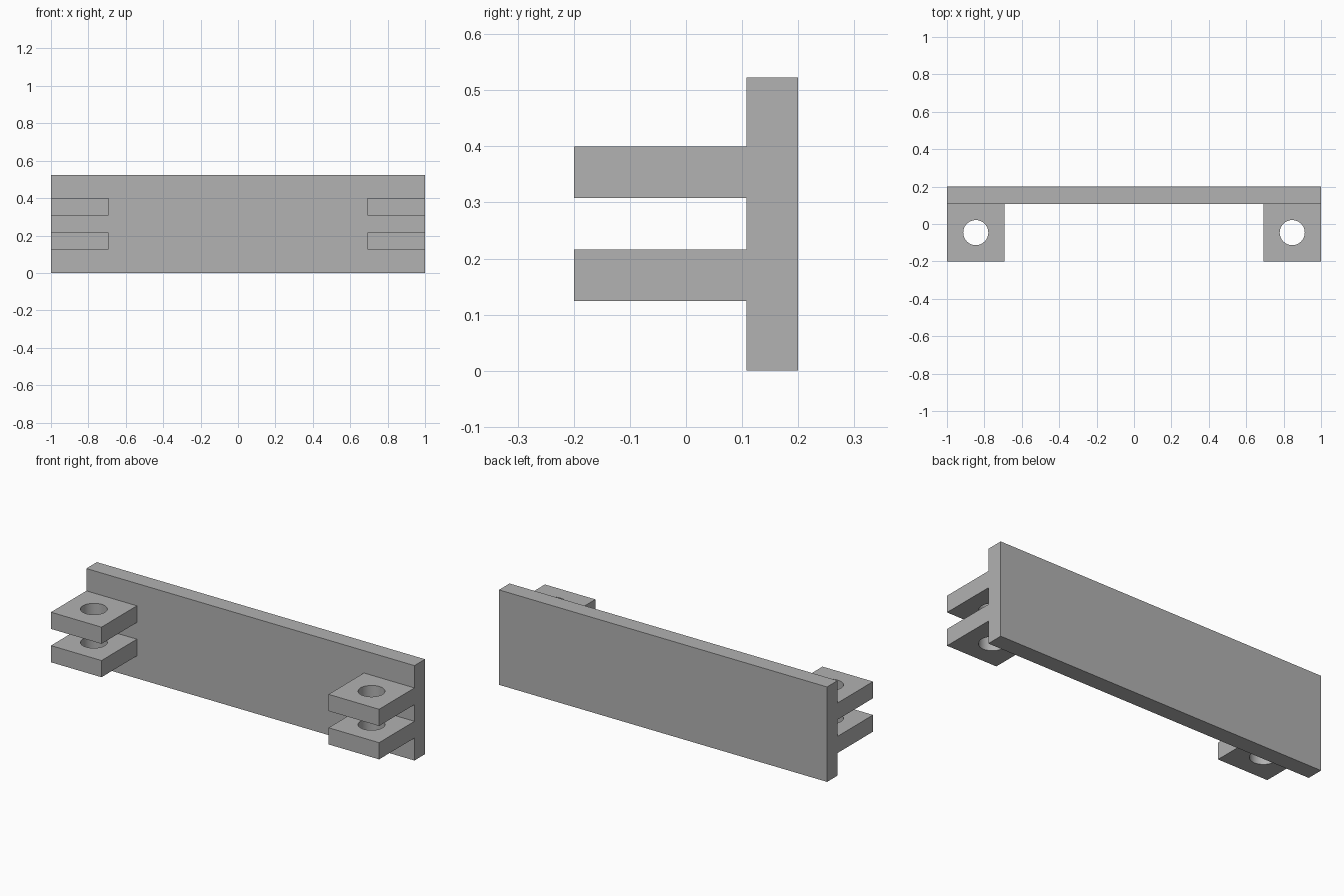
import bpy
from mathutils import Vector

cube = bpy.data.objects.get("Cube")
if cube:
    bpy.data.objects.remove(cube, do_unlink=True)

# Single grey finish
grey = bpy.data.materials.new("plain grey")
grey.use_nodes = True
colour = (0.445, 0.445, 0.445, 1)
grey.diffuse_color = colour
for node in grey.node_tree.nodes:
    if node.type == 'BSDF_PRINCIPLED':
        node.inputs["Base Color"].default_value = colour


def box(name, low, high):
    low, high = Vector(low), Vector(high)
    bpy.ops.mesh.primitive_cube_add(size=1, location=(low + high) / 2)
    obj = bpy.context.object
    obj.name = name
    obj.scale = high - low
    bpy.ops.object.transform_apply(location=True, rotation=False, scale=True)
    obj.data.materials.append(grey)
    return obj


def combine(target, tool, operation):
    mod = target.modifiers.new(operation.lower(), 'BOOLEAN')
    mod.operation = operation
    mod.solver = 'EXACT'
    mod.object = tool
    bpy.ops.object.select_all(action='DESELECT')
    bpy.context.view_layer.objects.active = target
    target.select_set(True)
    bpy.ops.object.modifier_apply(modifier=mod.name)
    bpy.data.objects.remove(tool, do_unlink=True)


HEIGHT, DEPTH, THICK, LUG = 0.523, 0.2, 0.092, 0.308
FRONT = DEPTH - THICK

# Upright back plate
bracket = box("bracket_plate", (-1, FRONT, 0), (1, DEPTH, HEIGHT))

for side in (-1, 1):
    # Two square hinge lugs at each end, joined to the plate
    for bottom in (0.124, 0.308):
        xs = sorted((side, side * (1 - LUG)))
        lug = box("hinge_lug", (xs[0], -DEPTH, bottom),
                  (xs[1], FRONT + THICK / 2, bottom + THICK))
        combine(bracket, lug, 'UNION')
    # Pin hole through both lugs
    bpy.ops.mesh.primitive_cylinder_add(
        vertices=48, radius=0.067, depth=1,
        location=(side * (1 - LUG / 2), -DEPTH + LUG / 2, HEIGHT / 2))
    pin = bpy.context.object
    pin.name = "pin_hole_cutter"
    pin.hide_render = True
    pin.data.materials.append(grey)
    combine(bracket, pin, 'DIFFERENCE')

# Smooth hole walls, crisp edges
bpy.ops.object.select_all(action='DESELECT')
bracket.select_set(True)
bpy.context.view_layer.objects.active = bracket
bpy.ops.object.shade_smooth_by_angle()
